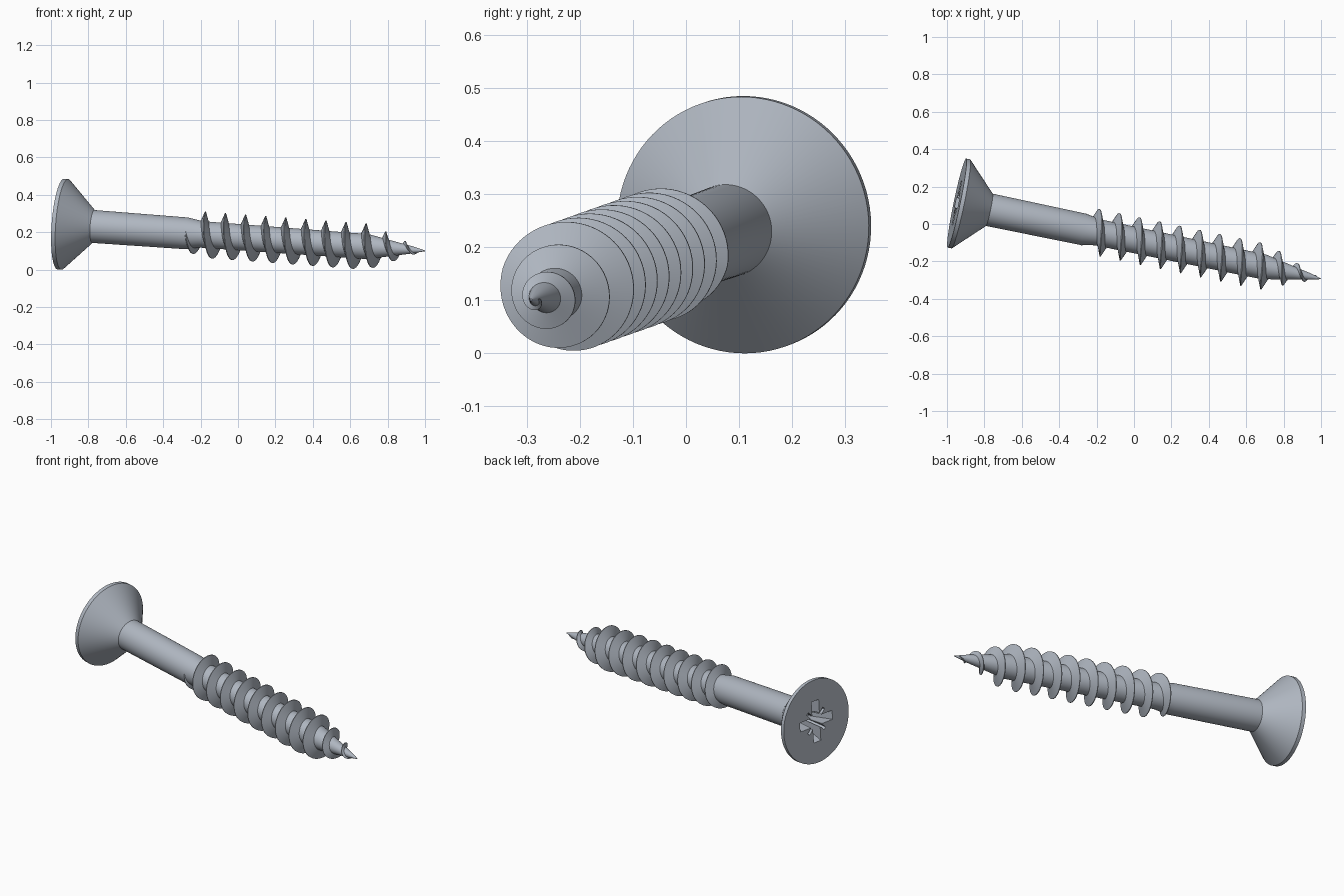
import bpy, bmesh, math
from mathutils import Matrix, Vector

if "Cube" in bpy.data.objects:
    bpy.data.objects.remove(bpy.data.objects["Cube"])

steel = bpy.data.materials.new("blue grey steel")
steel.use_nodes = True
colour = (0.43, 0.47, 0.53, 1)
steel.diffuse_color = colour
steel.node_tree.nodes["Principled BSDF"].inputs["Base Color"].default_value = colour

# Screw frame: local z runs from the head face to the tip
head_centre = Vector((-0.947, 0.112, 0.243))
tip = Vector((1.0, -0.293, 0.10))
axis = (tip - head_centre).normalized()
length = (tip - head_centre).length
side = Vector((0, 0, 1)).cross(axis).normalized()
up = axis.cross(side)
frame = Matrix.Translation(head_centre) @ Matrix((side, up, axis)).transposed().to_4x4()


def make_object(name, bm):
    bmesh.ops.recalc_face_normals(bm, faces=bm.faces)
    mesh = bpy.data.meshes.new(name)
    bm.to_mesh(mesh)
    bm.free()
    mesh.materials.append(steel)
    obj = bpy.data.objects.new(name, mesh)
    bpy.context.collection.objects.link(obj)
    obj.matrix_world = frame
    return obj


def activate(obj):
    bpy.ops.object.select_all(action='DESELECT')
    obj.select_set(True)
    bpy.context.view_layer.objects.active = obj


def lathe(name, profile, sides=96):
    bm = bmesh.new()
    rings = []
    for r, z in profile:
        rings.append([bm.verts.new((r * math.cos(a), r * math.sin(a), z))
                      for a in (math.tau * i / sides for i in range(sides))])
    for low, high in zip(rings, rings[1:]):
        for i in range(sides):
            j = (i + 1) % sides
            bm.faces.new((low[i], low[j], high[j], high[i]))
    bm.faces.new(rings[0])
    bm.faces.new(rings[-1])
    return make_object(name, bm)


def tapered_cutter(top, bottom, depth, angle):
    """Bar through the axis, shrinking from top to bottom half sizes."""
    bm = bmesh.new()
    bmesh.ops.create_cube(bm, size=2)
    for v in bm.verts:
        half, z = (top, -0.01) if v.co.z < 0 else (bottom, depth)
        v.co = (v.co.x * half[0], v.co.y * half[1], z)
    bmesh.ops.rotate(bm, verts=bm.verts, matrix=Matrix.Rotation(angle, 3, 'Z'))
    obj = make_object("recess_cutter", bm)
    obj.hide_render = True
    return obj


# Countersunk head, plain shank, threaded core and point
body = lathe("head_and_shank", [
    (0.243, 0), (0.243, 0.022), (0.088, 0.178), (0.085, 0.69),
    (0.071, 0.77), (0.067, 1.68), (0.018, 1.93), (0.002, length)])

# Cross recess with four fine diagonal grooves
quarter = math.pi / 2
cutters = [tapered_cutter((0.125, 0.027), (0.055, 0.02), 0.15, k * quarter) for k in range(2)]
cutters += [tapered_cutter((0.09, 0.009), (0.04, 0.006), 0.11, (k + 0.5) * quarter) for k in range(2)]
cutters.append(tapered_cutter((0.05, 0.05), (0.035, 0.035), 0.13, quarter / 2))
activate(body)
for cutter in cutters:
    mod = body.modifiers.new("recess", 'BOOLEAN')
    mod.operation = 'DIFFERENCE'
    mod.solver = 'EXACT'
    mod.object = cutter
    bpy.ops.object.modifier_apply(modifier=mod.name)
    bpy.data.objects.remove(cutter)

# Right-handed helical thread, fading in at the shank and out at the point
PITCH, PHASE = 0.11, 0.755
START, END, PER_TURN = 0.69, 1.965, 64


def core_radius(z):
    if z < 0.77:
        return 0.085 - 0.014 * (z - 0.69) / 0.08
    if z < 1.68:
        return 0.071 - 0.004 * (z - 0.77) / 0.91
    return 0.067 - 0.049 * (z - 1.68) / 0.25


bm = bmesh.new()
steps = int((END - START) / PITCH * PER_TURN)
sections = []
for s in range(steps + 1):
    z = START + (END - START) * s / steps
    a = math.tau * (z - PHASE) / PITCH
    crest = min(0.124, 0.078 + 0.75 * (z - START), 0.40 * (length - z))
    root = max(0.003, core_radius(z) - 0.004)
    crest = max(crest, root + 0.001)
    width = 0.004 + 0.4 * (crest - root) * 0.85
    sections.append([bm.verts.new((r * math.cos(a), r * math.sin(a), z + dz))
                     for r, dz in ((root, -width), (crest, -0.002),
                                   (crest, 0.002), (root, width))])
for a, b in zip(sections, sections[1:]):
    for i in range(4):
        j = (i + 1) % 4
        bm.faces.new((a[i], a[j], b[j], b[i]))
bm.faces.new(sections[0])
bm.faces.new(sections[-1])
thread = make_object("thread", bm)

for obj in (body, thread):
    activate(obj)
    bpy.ops.object.shade_smooth_by_angle(angle=math.radians(30))
